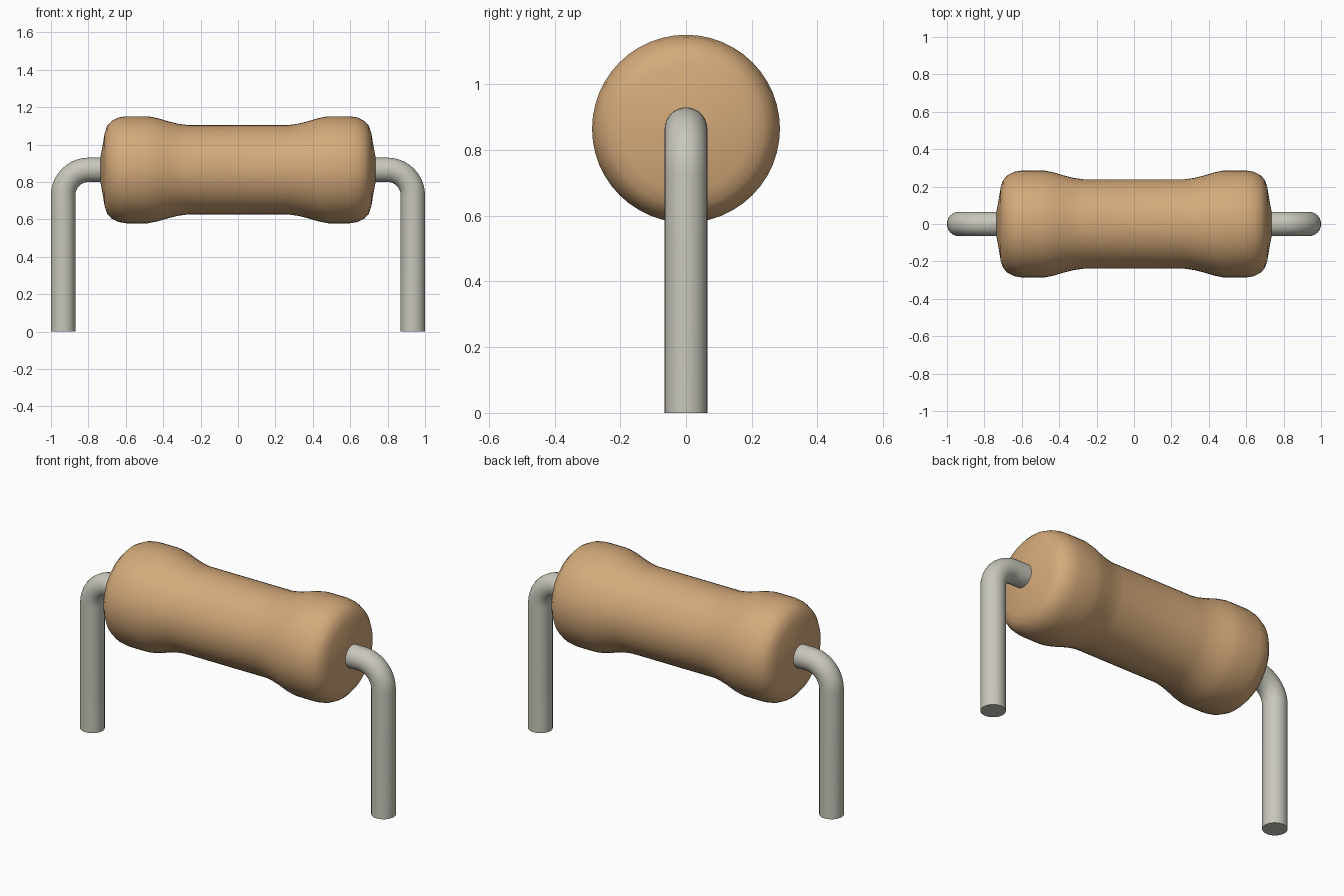
import bpy
import bmesh
from math import sin, cos, pi, radians
from mathutils import Vector

if "Cube" in bpy.data.objects:
    bpy.data.objects.remove(bpy.data.objects["Cube"], do_unlink=True)

AXIS_Z = 0.865      # height of the body axis
WIRE_R = 0.065
LEG_X = 0.935
BEND_R = 0.137


def material(name, rgb, roughness, metallic=0.0):
    mat = bpy.data.materials.new(name)
    mat.use_nodes = True
    color = (*rgb, 1.0)
    mat.diffuse_color = color
    bsdf = mat.node_tree.nodes["Principled BSDF"]
    bsdf.inputs["Base Color"].default_value = color
    bsdf.inputs["Roughness"].default_value = roughness
    bsdf.inputs["Metallic"].default_value = metallic
    return mat


def loft(name, rings, sides, mat):
    """Skin circles given as (x, z, tilt, radius); tilt 0 faces along x."""
    bm = bmesh.new()
    loops = []
    for x, z, tilt, r in rings:
        up = Vector((sin(tilt), 0, cos(tilt)))
        side = Vector((0, 1, 0))
        angles = [2 * pi * i / sides for i in range(sides)]
        loops.append([bm.verts.new(Vector((x, 0, z)) + r * (cos(a) * up + sin(a) * side))
                      for a in angles])
    for a, b in zip(loops, loops[1:]):
        for i in range(sides):
            j = (i + 1) % sides
            bm.faces.new((a[i], a[j], b[j], b[i]))
    bm.faces.new(loops[0])
    bm.faces.new(loops[-1])
    bmesh.ops.recalc_face_normals(bm, faces=bm.faces)
    mesh = bpy.data.meshes.new(name)
    bm.to_mesh(mesh)
    bm.free()
    mesh.materials.append(mat)
    mesh.shade_smooth()
    mesh.set_sharp_from_angle(angle=radians(50))
    obj = bpy.data.objects.new(name, mesh)
    bpy.context.collection.objects.link(obj)
    return obj


tan = material("tan coating", (0.66, 0.40, 0.195), 0.5)
grey = material("grey wire", (0.58, 0.57, 0.50), 0.4)

# Ceramic body: half profile of (x, radius), mirrored about the middle
half = [(0.27, 0.239), (0.32, 0.246), (0.37, 0.258), (0.43, 0.276), (0.48, 0.286),
        (0.60, 0.286), (0.64, 0.279), (0.675, 0.262), (0.70, 0.235),
        (0.713, 0.195), (0.722, 0.14), (0.735, 0.07)]
profile = [(-x, r) for x, r in reversed(half)] + half
loft("resistor_body", [(x, AXIS_Z, 0, r) for x, r in profile], 48, tan)

# Wire leads: out of the body end, round the bend, down to the ground
for name, s in (("left_lead", 1), ("right_lead", -1)):
    path = [(s * 0.70, AXIS_Z, 0, WIRE_R)]
    for k in range(11):
        t = pi / 2 * k / 10
        path.append((s * (LEG_X - BEND_R + BEND_R * sin(t)),
                     AXIS_Z - BEND_R + BEND_R * cos(t), s * t, WIRE_R))
    path.append((s * LEG_X, 0, s * pi / 2, WIRE_R))
    loft(name, path, 32, grey)
